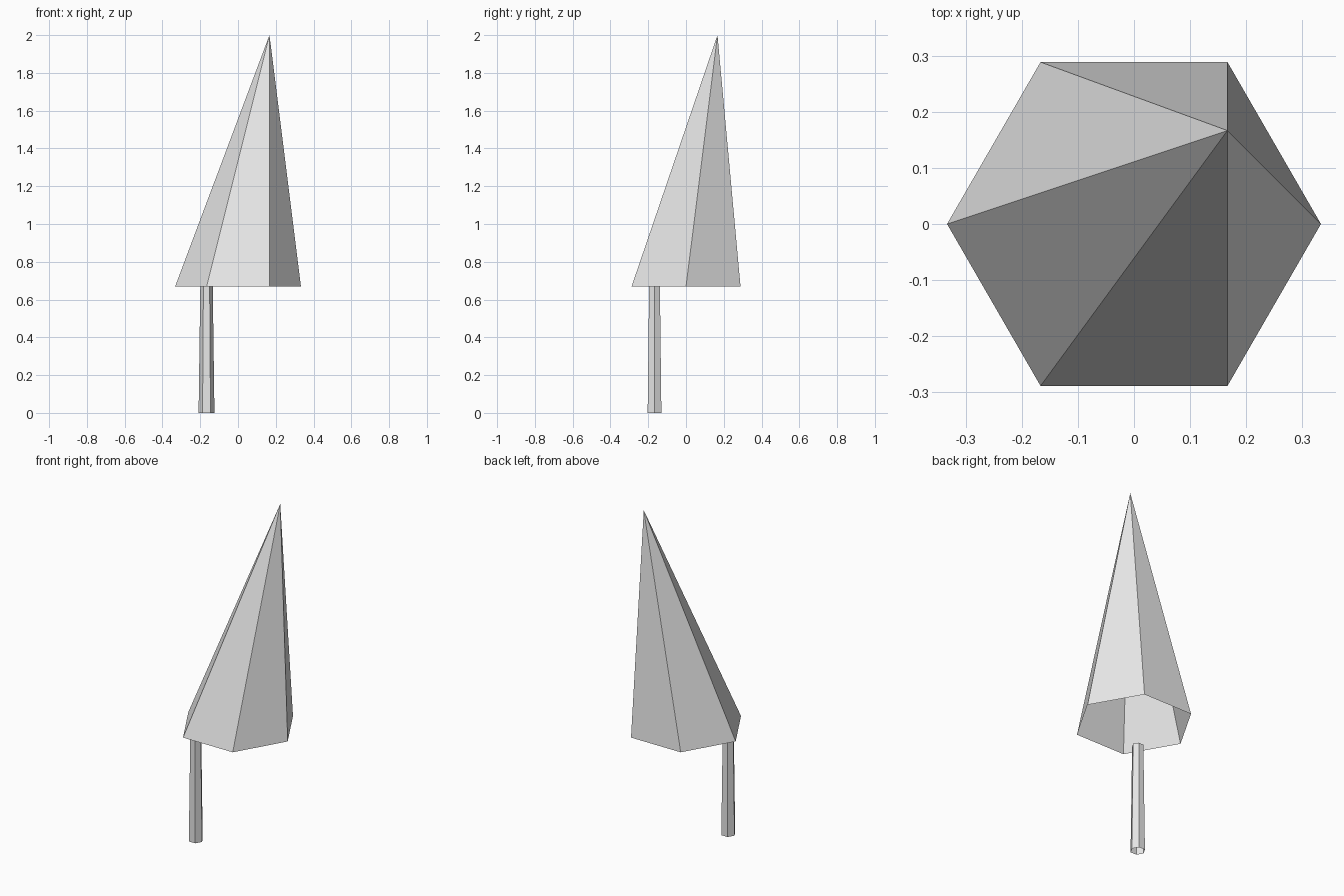
import bpy
import math

cube = bpy.data.objects.get("Cube")
if cube:
    bpy.data.objects.remove(cube, do_unlink=True)

grey = bpy.data.materials.new("pale_grey")
grey.use_nodes = True
grey.diffuse_color = (0.8, 0.8, 0.8, 1)
grey.node_tree.nodes["Principled BSDF"].inputs["Base Color"].default_value = (0.8, 0.8, 0.8, 1)

SIDES = 6
EAVES = 0.668


def hexagon(radius, centre, z):
    angles = [2 * math.pi * i / SIDES for i in range(SIDES)]
    return [(centre + radius * math.cos(a), centre + radius * math.sin(a), z) for a in angles]


def add_part(name, verts, faces):
    mesh = bpy.data.meshes.new(name)
    mesh.from_pydata(verts, [], faces)
    mesh.materials.append(grey)
    part = bpy.data.objects.new(name, mesh)
    bpy.context.collection.objects.link(part)


# Leaning foliage: hollow six-sided cone, open underneath
add_part("foliage",
         hexagon(1 / 3, 0, EAVES) + [(1 / 6, 1 / 6, 2)],
         [(i, (i + 1) % SIDES, SIDES) for i in range(SIDES)])

# Off-centre trunk: open tapered tube reaching the foliage rim
add_part("trunk",
         hexagon(0.042, -1 / 6, 0) + hexagon(0.033, -1 / 6, EAVES),
         [(i, (i + 1) % SIDES, (i + 1) % SIDES + SIDES, i + SIDES) for i in range(SIDES)])
